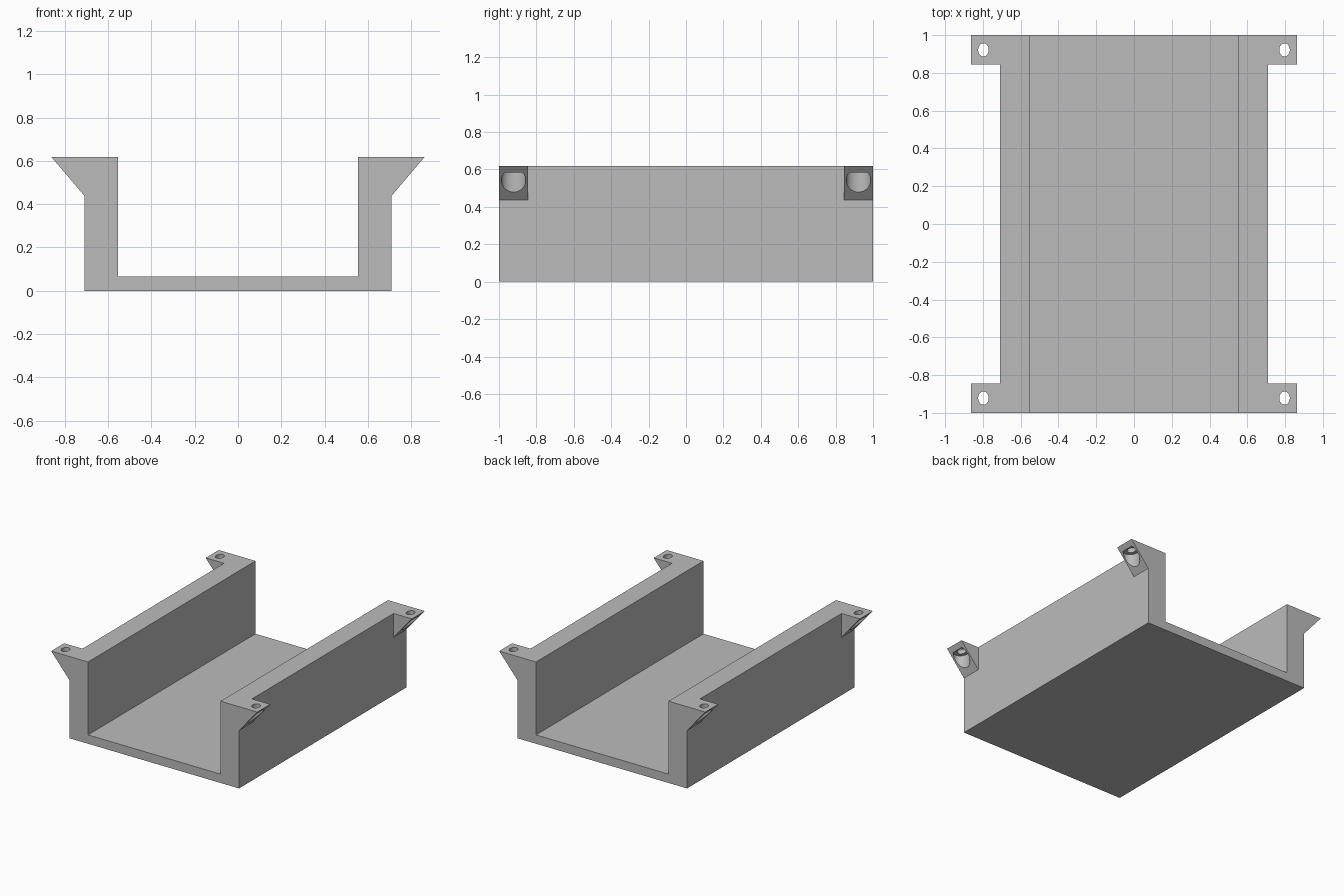
import bpy
import bmesh
from math import cos, sin, tau

if "Cube" in bpy.data.objects:
    bpy.data.objects.remove(bpy.data.objects["Cube"])

grey = bpy.data.materials.new("light grey")
grey.use_nodes = True
COLOUR = (0.5, 0.5, 0.5, 1)
grey.diffuse_color = COLOUR
grey.node_tree.nodes["Principled BSDF"].inputs["Base Color"].default_value = COLOUR

INNER, OUTER, TIP = 0.554, 0.709, 0.862
FLOOR, EAR_LOW, TOP = 0.067, 0.438, 0.618
EAR_START, HOLE_X, HOLE_Y = 0.845, 0.797, 0.922


def prism(name, points, offset):
    """Solid from one flat outline swept along an offset."""
    bm = bmesh.new()
    face = bm.faces.new([bm.verts.new(p) for p in points])
    swept = bmesh.ops.extrude_face_region(bm, geom=[face])["geom"]
    verts = [v for v in swept if isinstance(v, bmesh.types.BMVert)]
    bmesh.ops.translate(bm, verts=verts, vec=offset)
    bmesh.ops.recalc_face_normals(bm, faces=bm.faces)
    mesh = bpy.data.meshes.new(name)
    bm.to_mesh(mesh)
    bm.free()
    mesh.materials.append(grey)
    obj = bpy.data.objects.new(name, mesh)
    bpy.context.collection.objects.link(obj)
    return obj


def oval(name, x, y, rx, ry, low, high):
    """Upright oval cutter for the screw holes."""
    ring = [(x + rx * cos(tau * i / 32), y + ry * sin(tau * i / 32), low) for i in range(32)]
    cutter = prism(name, ring, (0, 0, high - low))
    cutter.hide_render = True
    return cutter


def cut(target, cutter):
    mod = target.modifiers.new("hole", 'BOOLEAN')
    mod.operation = 'DIFFERENCE'
    mod.solver = 'EXACT'
    mod.object = cutter
    bpy.context.view_layer.objects.active = target
    bpy.ops.object.modifier_apply(modifier=mod.name)
    bpy.data.objects.remove(cutter)


# U-shaped channel
half = [(OUTER, 0), (OUTER, TOP), (INNER, TOP), (INNER, FLOOR)]
section = half + [(-x, z) for x, z in reversed(half)]
prism("channel", [(x, -1, z) for x, z in section], (0, 2, 0))

# Wedge ears with a screw hole and a wider recess for the screw head below
for side, side_name in ((1, "left"), (-1, "right")):
    for end, end_name in ((-1, "front"), (1, "back")):
        wedge = [(OUTER, EAR_LOW), (TIP, TOP), (OUTER, TOP)]
        ear = prism(f"{end_name}_{side_name}_ear",
                    [(side * x, end, z) for x, z in wedge],
                    (0, end * (EAR_START - 1), 0))
        x, y = side * HOLE_X, end * HOLE_Y
        cut(ear, oval("head_recess", x, y, 0.053, 0.065, 0.3, 0.585))
        cut(ear, oval("screw_hole", x, y, 0.028, 0.035, 0.3, 0.8))
        bpy.ops.object.select_all(action='DESELECT')
        ear.select_set(True)
        bpy.ops.object.shade_smooth_by_angle()
